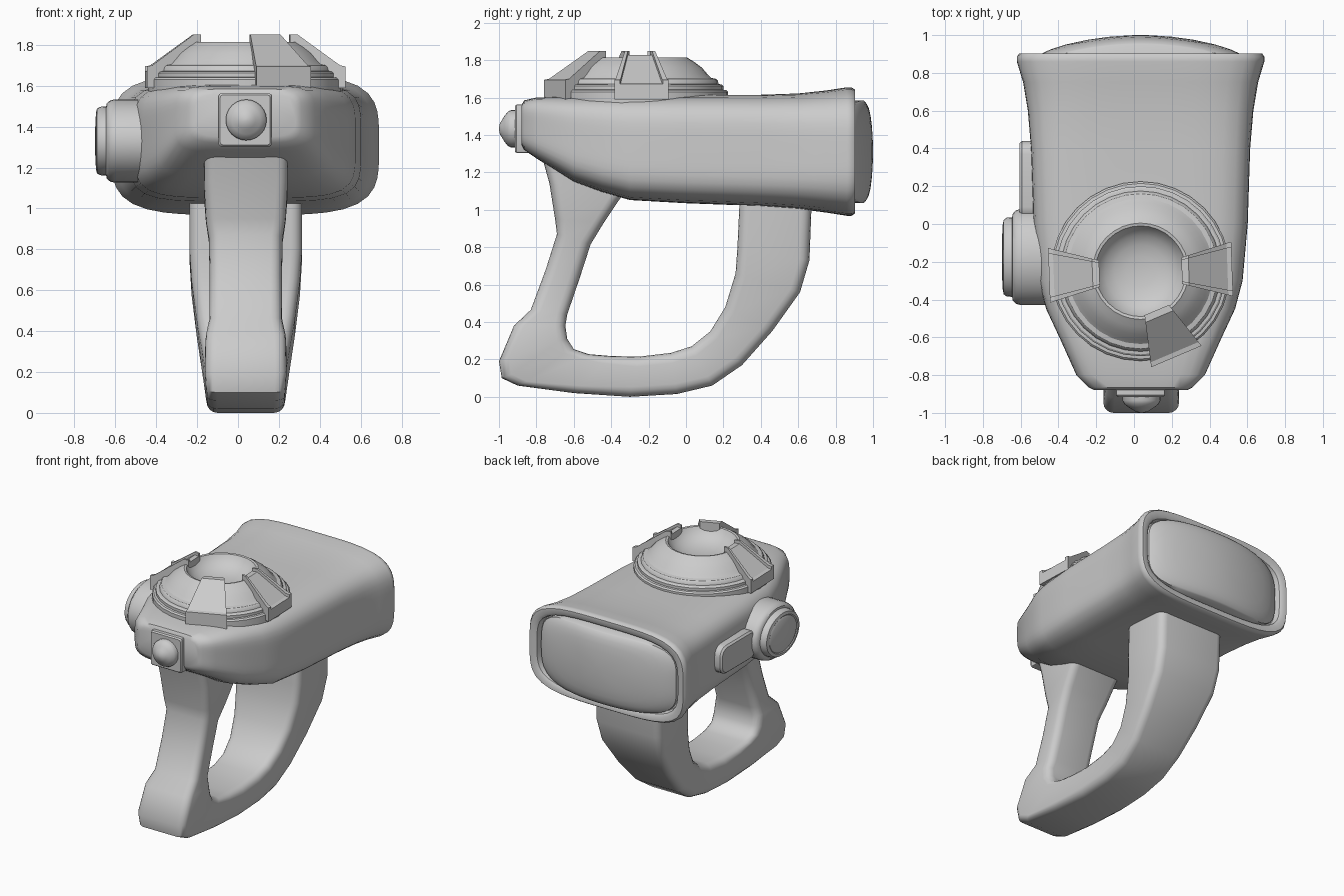
import bpy, bmesh
from math import cos, sin, pi, radians
from mathutils import Vector, Matrix

if "Cube" in bpy.data.objects:
    bpy.data.objects.remove(bpy.data.objects["Cube"])

CX = 0.035  # centre line of the device


def loft(name, rings, angle=35, sharp=False):
    """Skin closed rings of 3D points and cap both ends."""
    bm = bmesh.new()
    vs = [[bm.verts.new(p) for p in ring] for ring in rings]
    n = len(vs[0])
    for a, b in zip(vs, vs[1:]):
        for i in range(n):
            j = (i + 1) % n
            bm.faces.new((a[i], a[j], b[j], b[i]))
    bm.faces.new(vs[0])
    bm.faces.new(vs[-1])
    bmesh.ops.recalc_face_normals(bm, faces=bm.faces)
    me = bpy.data.meshes.new(name)
    bm.to_mesh(me)
    bm.free()
    ob = bpy.data.objects.new(name, me)
    bpy.context.collection.objects.link(ob)
    if not sharp:
        bpy.ops.object.select_all(action='DESELECT')
        ob.select_set(True)
        bpy.context.view_layer.objects.active = ob
        bpy.ops.object.shade_smooth_by_angle(angle=radians(angle))
    return ob


def squircle(a, b, n, count=56):
    pts = []
    for i in range(count):
        t = 2 * pi * i / count
        c, s = cos(t), sin(t)
        r = (abs(c) ** n + abs(s) ** n) ** (-1 / n)
        pts.append((a * r * c, b * r * s))
    return pts


def round_rect(a, b, r, seg=4):
    pts = []
    for k, (sx, sy) in enumerate(((1, 1), (-1, 1), (-1, -1), (1, -1))):
        for i in range(seg + 1):
            t = pi / 2 * (k + i / seg)
            pts.append((sx * (a - r) + r * cos(t), sy * (b - r) + r * sin(t)))
    return pts


def lathe(name, profile, mat, seg=32, angle=35):
    """Revolve (radius, height) pairs about local z, then place with mat."""
    rings = [[mat @ Vector((r * cos(2 * pi * i / seg), r * sin(2 * pi * i / seg), h))
              for i in range(seg)] for r, h in profile]
    return loft(name, rings, angle)


# Main body: y, half width, top z, bottom z, squareness
body = [(-0.88, .245, 1.56, 1.35, 5), (-0.865, .275, 1.585, 1.32, 5),
        (-0.8, .34, 1.6, 1.275, 5), (-0.6, .43, 1.607, 1.15, 5),
        (-0.45, .50, 1.61, 1.095, 5), (-0.3, .54, 1.612, 1.052, 5),
        (0, .567, 1.615, 1.035, 5), (0.4, .58, 1.615, 1.02, 5),
        (0.6, .597, 1.622, 1.005, 4.6), (0.75, .622, 1.638, .985, 4.2),
        (0.86, .655, 1.655, .968, 4), (0.885, .655, 1.655, .968, 4),
        (0.903, .643, 1.643, .98, 4), (0.903, .61, 1.61, 1.01, 4),
        (0.89, .59, 1.592, 1.028, 4), (0.85, .58, 1.585, 1.035, 4)]
loft("main_body", [[(CX + x, y, (t + b) / 2 + z) for x, z in squircle(w, (t - b) / 2, n)]
                   for y, w, t, b, n in body], 40)

# Bulging rear lens
rings = [[(CX + x, 0.83, 1.31 + z) for x, z in squircle(.565, .275, 4)]]
for s in (1, .97, .92, .84, .7, .5, .3, .1):
    rings.append([(CX + x, 1 - .10 * (x / .565) ** 2 - .025 * (z / .275) ** 2 - .025 * s ** 10,
                   1.31 + z) for x, z in squircle(.565 * s, .275 * s, 2 + 2 * s)])
loft("rear_lens", rings, 50)

# Handle loop: outer y, z, inner y, z, half width
handle = [(-.78, 1.32, -.28, 1.14, .205), (-.73, 1.14, -.36, 1.05, .205),
          (-.70, .95, -.44, .93, .195), (-.69, .87, -.51, .815, .18),
          (-.75, .68, -.57, .63, .177), (-.83, .465, -.635, .44, .178),
          (-.92, .38, -.645, .38, .195), (-1, .19, -.635, .31, .2),
          (-.985, .1, -.6, .255, .195), (-.9, .06, -.52, .228, .192),
          (-.6, .02, -.4, .218, .192), (-.3, 0, -.25, .215, .192),
          (-.05, .015, -.08, .235, .195), (.14, .06, .03, .27, .2),
          (.3, .17, .13, .35, .215), (.46, .35, .21, .48, .24),
          (.61, .56, .265, .66, .265), (.66, .73, .275, .8, .275),
          (.675, 1.12, .29, 1.12, .275)]
rings = []
for oy, oz, iy, iz, w in handle:
    o, i = Vector((CX + .003, oy, oz)), Vector((CX + .003, iy, iz))
    h = (o - i).length / 2
    d = (o - i).normalized()
    rings.append([(o + i) / 2 + d * v + Vector((u, 0, 0)) for u, v in round_rect(w, h, .055)])
loft("handle_loop", rings, 40)

# Stepped dome with a bowl in the top
dome = [(.475, 1.56), (.475, 1.63), (.465, 1.64), (.45, 1.642), (.45, 1.662), (.44, 1.67),
        (.425, 1.672), (.42, 1.69), (.41, 1.7), (.385, 1.705), (.365, 1.725), (.335, 1.76),
        (.295, 1.79), (.27, 1.805), (.255, 1.815), (.24, 1.812), (.225, 1.785),
        (.19, 1.75), (.14, 1.725), (.08, 1.712), (.02, 1.708)]
lathe("top_dome", dome, Matrix.Translation((CX, -.25, 0)), 32, 30)


# Clips gripping the dome
def clip_piece(name, ang, f0, f1, drop):
    prof = [(.485, 1.59), (.485, 1.695 - drop), (.46, 1.7 - drop), (.255, 1.85 - drop),
            (.218, 1.85 - drop), (.218, 1.77), (.3, 1.7), (.4, 1.59)]
    rot = Matrix.Translation((CX, -.255, 0)) @ Matrix.Rotation(radians(ang), 4, 'Z')
    loft(name, [[rot @ Vector((r, f * (.07 + (r - .218) * .28), z)) for r, z in prof]
                for f in (f0, f1)], sharp=True)


clip_piece("front_clip", -67, -1, 1, 0)
for side, ang in (("right", 2), ("left", 182)):
    clip_piece(side + "_clip", ang, -.8, .8, .022)
    clip_piece(side + "_clip_rail_a", ang, -1, -.8, 0)
    clip_piece(side + "_clip_rail_b", ang, .8, 1, 0)

# Front button on its square plate
loft("button_plate", [[(CX + x, y, 1.433 + z) for x, z in round_rect(a, a, .012, 2)]
                      for y, a in ((-.84, .13), (-.905, .13), (-.915, .122))])
lathe("front_button", [(.1, .88), (.1, .935), (.092, .952), (.07, .97), (.045, .985), (.03, .995), (.005, 1)],
      Matrix.Translation((.04, 0, 1.433)) @ Matrix.Rotation(pi / 2, 4, 'X'), 24)

# Left dial, slightly oval, and the tab behind it
lathe("left_dial", [(.2, .4), (.2, .6), (.195, .625), (.18, .642), (.166, .645), (.164, .675),
                    (.155, .69), (.135, .695), (.128, .69), (.115, .697), (.01, .7)],
      Matrix.Translation((0, -.175, 1.33)) @ Matrix.Diagonal((1, 1.27, 1.02, 1))
      @ Matrix.Rotation(-pi / 2, 4, 'Y'))
loft("left_tab", [[(x, .23 + u, 1.32 + v) for u, v in round_rect(.21 - d, .105 - d, .07 - d)]
                  for x, d in ((-.48, 0), (-.592, 0), (-.605, .012))])
